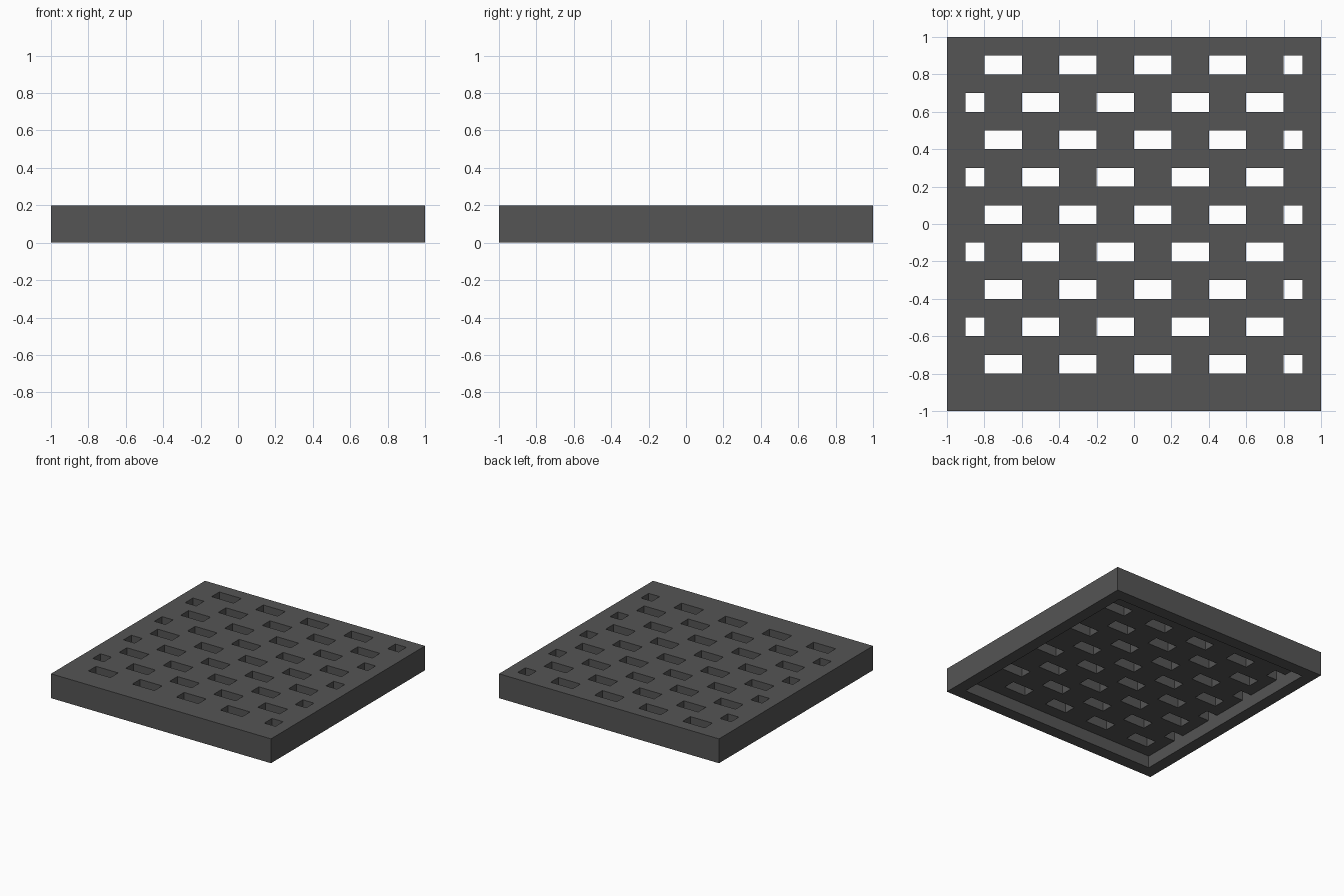
import bpy
import bmesh

cube = bpy.data.objects.get("Cube")
if cube:
    bpy.data.objects.remove(cube, do_unlink=True)

CELLS = 20          # grid cells per side
THICK = 0.1         # plate thickness, also the height of the rim below it


def cell(face):
    """Column and row of a face, counted from the left and from the back."""
    c = face.calc_center_median()
    return int((c.x + 1) * CELLS / 2), int((1 - c.y) * CELLS / 2)


def is_rim(face):
    return any(i in (0, CELLS - 1) for i in cell(face))


def is_slot(face):
    # Two-cell slots, shifted by half a period on every second row
    col, row = cell(face)
    if is_rim(face) or row % 2 == 0 or row > 17:
        return False
    shift = 2 if row % 4 == 1 else 0
    return (col - shift) % 4 < 2


def extrude(bm, faces, dz):
    result = bmesh.ops.extrude_face_region(bm, geom=faces)
    verts = [v for v in result["geom"] if isinstance(v, bmesh.types.BMVert)]
    bmesh.ops.translate(bm, verts=verts, vec=(0, 0, dz))


bm = bmesh.new()
bmesh.ops.create_grid(bm, x_segments=CELLS, y_segments=CELLS, size=1)
bmesh.ops.translate(bm, verts=bm.verts, vec=(0, 0, THICK))

# Slotted plate
bmesh.ops.delete(bm, geom=[f for f in bm.faces if is_slot(f)], context="FACES")
extrude(bm, bm.faces[:], THICK)
bmesh.ops.recalc_face_normals(bm, faces=bm.faces)

# Rim below the plate, leaving a square recess
extrude(bm, [f for f in bm.faces if f.normal.z < -0.9 and is_rim(f)], -THICK)
bmesh.ops.recalc_face_normals(bm, faces=bm.faces)

# Merge the coplanar cells
bmesh.ops.dissolve_limit(bm, angle_limit=0.01, verts=bm.verts, edges=bm.edges)

mesh = bpy.data.meshes.new("slotted_grate")
bm.to_mesh(mesh)
bm.free()

# Dark grey
grey = bpy.data.materials.new("dark_grey")
grey.use_nodes = True
color = (0.09, 0.09, 0.09, 1)
grey.diffuse_color = color
grey.node_tree.nodes["Principled BSDF"].inputs["Base Color"].default_value = color
mesh.materials.append(grey)

grate = bpy.data.objects.new("slotted_grate", mesh)
bpy.context.collection.objects.link(grate)
